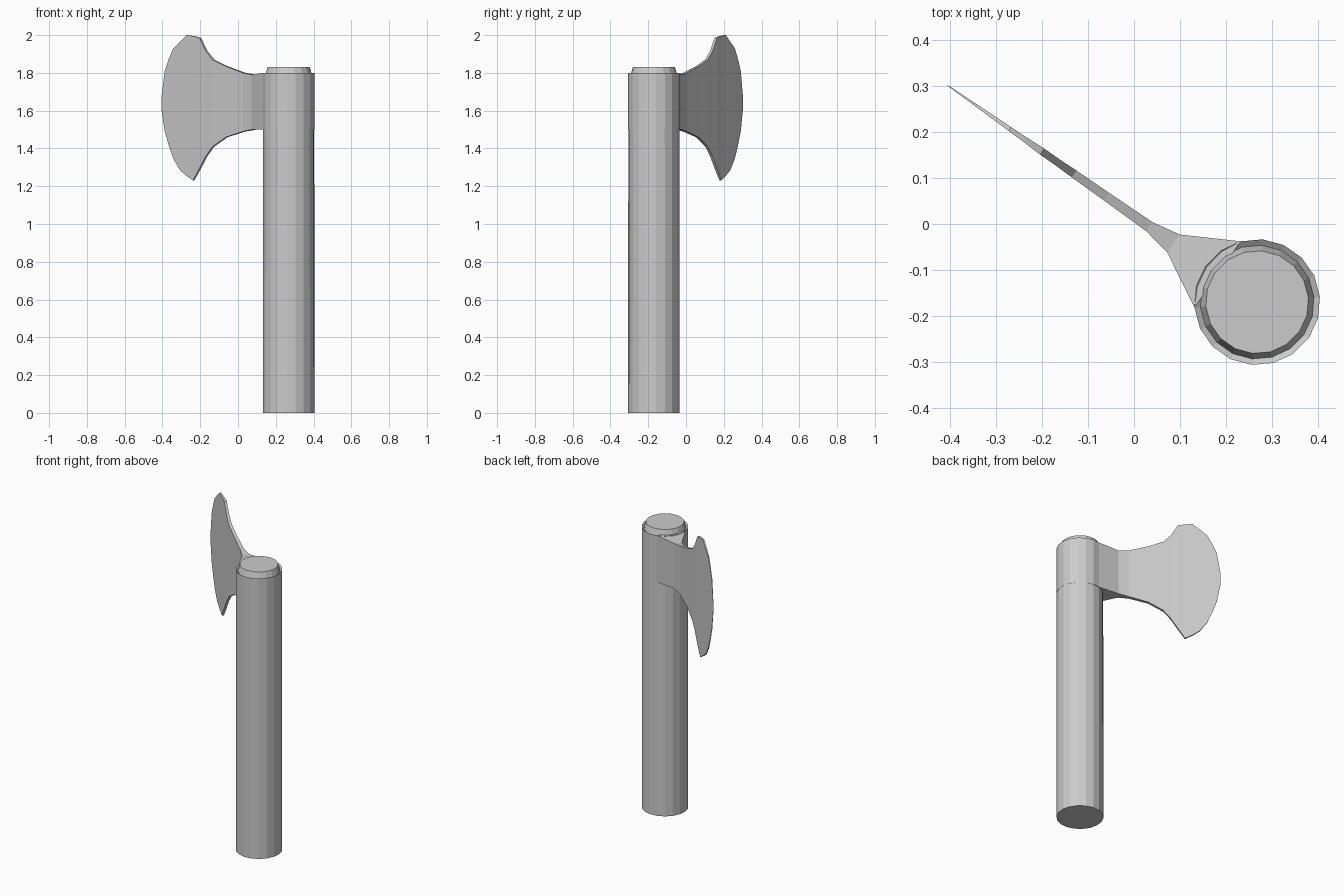
import bpy, bmesh, math
from mathutils import Vector

cube = bpy.data.objects.get("Cube")
if cube:
    bpy.data.objects.remove(cube)

CENTRE = Vector((0.268, -0.17, 0))
AIM = math.radians(145)
ALONG = Vector((math.cos(AIM), math.sin(AIM), 0))
ACROSS = Vector((-math.sin(AIM), math.cos(AIM), 0))
SIDES = 18

grey = bpy.data.materials.new("plain grey")
grey.use_nodes = True
grey.diffuse_color = (0.6, 0.6, 0.6, 1)
grey.node_tree.nodes["Principled BSDF"].inputs["Base Color"].default_value = (0.6, 0.6, 0.6, 1)


def loft(name, rings):
    """Join rings of equal point count and cap both ends."""
    bm = bmesh.new()
    loops = [[bm.verts.new(p) for p in ring] for ring in rings]
    n = len(loops[0])
    for a, b in zip(loops, loops[1:]):
        for i in range(n):
            j = (i + 1) % n
            bm.faces.new((a[i], a[j], b[j], b[i]))
    bm.faces.new(loops[0][::-1])
    bm.faces.new(loops[-1])
    bmesh.ops.recalc_face_normals(bm, faces=bm.faces)
    mesh = bpy.data.meshes.new(name)
    bm.to_mesh(mesh)
    bm.free()
    mesh.materials.append(grey)
    obj = bpy.data.objects.new(name, mesh)
    bpy.context.collection.objects.link(obj)
    return obj


def circle(radius, z):
    angles = [AIM + math.tau * i / SIDES for i in range(SIDES)]
    return [CENTRE + Vector((radius * math.cos(a), radius * math.sin(a), z)) for a in angles]


# Round shaft with the collar, a shallow groove and the raised end cap
profile = [(0.137, 0), (0.136, 1.5), (0.137, 1.5), (0.137, 1.8),
           (0.124, 1.79), (0.112, 1.83)]
loft("handle", [circle(r, z) for r, z in profile])

# Blade stations: distance from the shaft, top, bottom, half thickness
stations = [
    (0.105, 1.80, 1.50, 0.088), (0.222, 1.79, 1.50, 0.024),
    (0.286, 1.80, 1.49, 0.012), (0.400, 1.835, 1.46, 0.010),
    (0.486, 1.87, 1.41, 0.009), (0.529, 1.915, 1.36, 0.008),
    (0.571, 1.985, 1.295, 0.008), (0.614, 1.995, 1.23, 0.006),
    (0.657, 2.00, 1.255, 0.005), (0.700, 1.965, 1.285, 0.004),
    (0.743, 1.93, 1.345, 0.003), (0.775, 1.87, 1.42, 0.002),
    (0.800, 1.81, 1.49, 0.0015), (0.822, 1.67, 1.61, 0.0005),
]
loft("axe_blade", [
    [CENTRE + ALONG * u + ACROSS * (side * half) + Vector((0, 0, z))
     for side, z in ((1, top), (1, bottom), (-1, bottom), (-1, top))]
    for u, top, bottom, half in stations])
